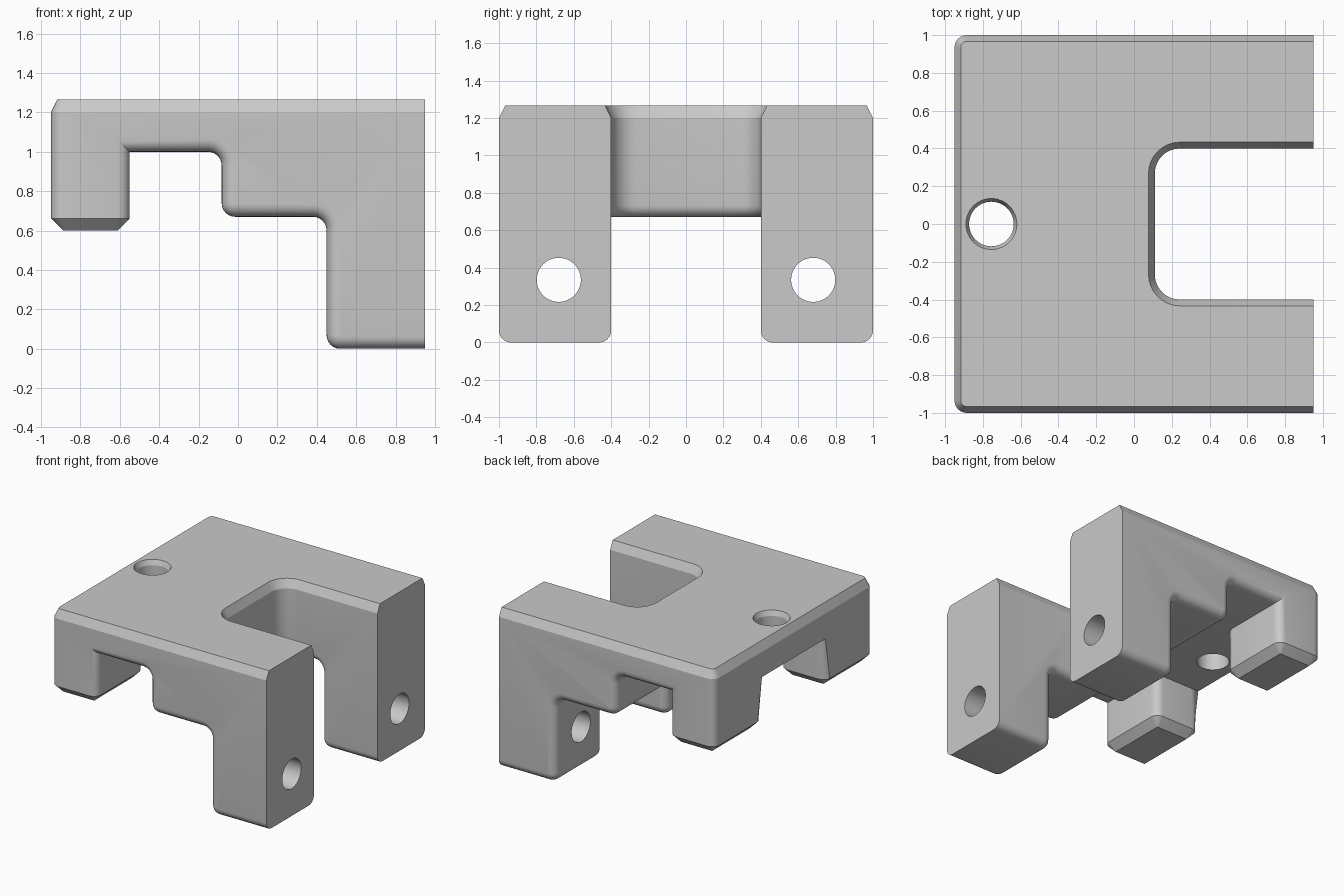
import bpy, bmesh, math
from mathutils import Matrix

cube = bpy.data.objects.get("Cube")
if cube:
    bpy.data.objects.remove(cube, do_unlink=True)

grey = bpy.data.materials.new("plain grey")
grey.use_nodes = True
colour = (0.585, 0.585, 0.585, 1)
grey.diffuse_color = colour
grey.node_tree.nodes["Principled BSDF"].inputs["Base Color"].default_value = colour

# Main dimensions
HALF_X, HALF_Y, TOP = 0.95, 1.0, 1.267
FOOT_X, STEP_X, SLOT_X, LEG_X = -0.55, -0.083, 0.11, 0.45
SLOT_Y, FOOT_Z, STEP_Z, PLATE_Z = 0.4, 0.6, 0.67, 1.0
XS = [-HALF_X, FOOT_X, STEP_X, SLOT_X, LEG_X, HALF_X]
YS = [-HALF_Y, -SLOT_Y, SLOT_Y, HALF_Y]
ZS = [0, FOOT_Z, STEP_Z, PLATE_Z, TOP]


def solid(i, j, k):
    """Whether a block of the layout is material."""
    if not (0 <= i < len(XS) - 1 and 0 <= j < len(YS) - 1 and 0 <= k < len(ZS) - 1):
        return False
    x, z = XS[i], ZS[k]
    side = j != 1
    if x >= SLOT_X and not side:
        return False
    if z >= PLATE_Z:
        return True
    if x < FOOT_X:
        return side and z >= FOOT_Z
    if x < STEP_X:
        return False
    return z >= STEP_Z or x >= LEG_X


def near(a, b):
    return abs(a - b) < 0.001


def bevel(bm, rule, size, segments):
    """Bevel the sharp edges that fit a rule on their two ends."""
    bm.normal_update()
    edges = [e for e in bm.edges if e.calc_face_angle(0) > 0.5
             and rule(e.verts[0].co, e.verts[1].co)]
    bmesh.ops.bevel(bm, geom=edges, offset=size, offset_type='OFFSET',
                    segments=segments, profile=0.5, affect='EDGES', clamp_overlap=False)


# Blocked-out body: keep only the outer skin of the filled blocks
bm = bmesh.new()
corners = {}


def corner(ijk):
    if ijk not in corners:
        corners[ijk] = bm.verts.new((XS[ijk[0]], YS[ijk[1]], ZS[ijk[2]]))
    return corners[ijk]


for i in range(len(XS) - 1):
    for j in range(len(YS) - 1):
        for k in range(len(ZS) - 1):
            if not solid(i, j, k):
                continue
            for axis in range(3):
                for end in (0, 1):
                    cell = [i, j, k]
                    cell[axis] += 2 * end - 1
                    if solid(*cell):
                        continue
                    loop = []
                    for a, b in ((0, 0), (1, 0), (1, 1), (0, 1)):
                        p = [i, j, k]
                        p[axis] += end
                        p[(axis + 1) % 3] += a
                        p[(axis + 2) % 3] += b
                        loop.append(corner(tuple(p)))
                    bm.faces.new(loop if end else loop[::-1])

# Merge the flat faces, then drop the leftover points along straight edges
bm.normal_update()
flat = [e for e in bm.edges if e.calc_face_angle(0) < 0.01]
bmesh.ops.dissolve_edges(bm, edges=flat, use_verts=True)
straight = [v for v in bm.verts if len(v.link_edges) == 2]
bmesh.ops.dissolve_verts(bm, verts=straight)

# Rounded inner corners of the slot
bevel(bm, lambda a, b: near(a.x, SLOT_X) and near(b.x, SLOT_X)
      and near(abs(a.y), SLOT_Y) and near(a.y, b.y), 0.133, 8)

# Rounded corners of the stepped side profile
steps = [(STEP_X, PLATE_Z), (STEP_X, STEP_Z), (LEG_X, STEP_Z), (LEG_X, 0)]
bevel(bm, lambda a, b: any(near(a.x, x) and near(b.x, x) and near(a.z, z) and near(b.z, z)
                           for x, z in steps), 0.069, 6)


# Soft edges along the stepped profile, slot underside and feet uprights
def soft(a, b):
    if max(a.x, b.x) < -0.5 and abs(a.z - b.z) > 0.01:
        return True
    if max(a.z, b.z) > TOP - 0.01 or min(a.x, b.x) > HALF_X - 0.001:
        return False
    outer = (near(abs(a.y), HALF_Y) and near(a.y, b.y)
             and min(a.x, b.x) > FOOT_X - 0.01)
    inner = (max(abs(a.y), abs(b.y)) < SLOT_Y + 0.001
             and min(a.x, b.x) > SLOT_X - 0.01)
    return outer or inner


bevel(bm, soft, 0.064, 6)

# Chamfered feet
bevel(bm, lambda a, b: near(a.z, FOOT_Z) and near(b.z, FOOT_Z), 0.062, 1)

# Steep chamfer round the top, made in a squashed space
squash = 0.5
bmesh.ops.scale(bm, vec=(1, 1, squash), verts=bm.verts[:])
top = TOP * squash
bevel(bm, lambda a, b: near(a.z, top) and near(b.z, top)
      and min(a.x, b.x) < HALF_X - 0.001, 0.033, 1)
bmesh.ops.scale(bm, vec=(1, 1, 1 / squash), verts=bm.verts[:])
bmesh.ops.recalc_face_normals(bm, faces=bm.faces[:])

mesh = bpy.data.meshes.new("bracket_body")
bm.to_mesh(mesh)
bm.free()
mesh.materials.append(grey)
body = bpy.data.objects.new("bracket_body", mesh)
bpy.context.collection.objects.link(body)
bpy.context.view_layer.objects.active = body


def drill(name, centre, r1, r2, depth, turn=Matrix()):
    """Cut a round hole through the body."""
    cut = bmesh.new()
    bmesh.ops.create_cone(cut, cap_ends=True, segments=48, radius1=r1, radius2=r2,
                          depth=depth, matrix=Matrix.Translation(centre) @ turn)
    data = bpy.data.meshes.new(name)
    cut.to_mesh(data)
    cut.free()
    data.materials.append(grey)
    cutter = bpy.data.objects.new(name, data)
    cutter.hide_render = True
    bpy.context.collection.objects.link(cutter)
    mod = body.modifiers.new(name, 'BOOLEAN')
    mod.operation = 'DIFFERENCE'
    mod.solver = 'EXACT'
    mod.object = cutter
    bpy.ops.object.modifier_apply(modifier=mod.name)
    bpy.data.objects.remove(cutter, do_unlink=True)


# Plate hole with countersink, and one hole through each leg
drill("plate_countersink", (-0.755, 0, TOP), 0.105, 0.165, 0.14)
drill("plate_hole", (-0.755, 0, 1.15), 0.118, 0.118, 0.6)
for side in (-1, 1):
    drill("leg_hole", (0.7, 0.68 * side, 0.335), 0.118, 0.118, 0.8,
          Matrix.Rotation(math.pi / 2, 4, 'Y'))

body.select_set(True)
bpy.ops.object.shade_smooth_by_angle(angle=math.radians(20))
